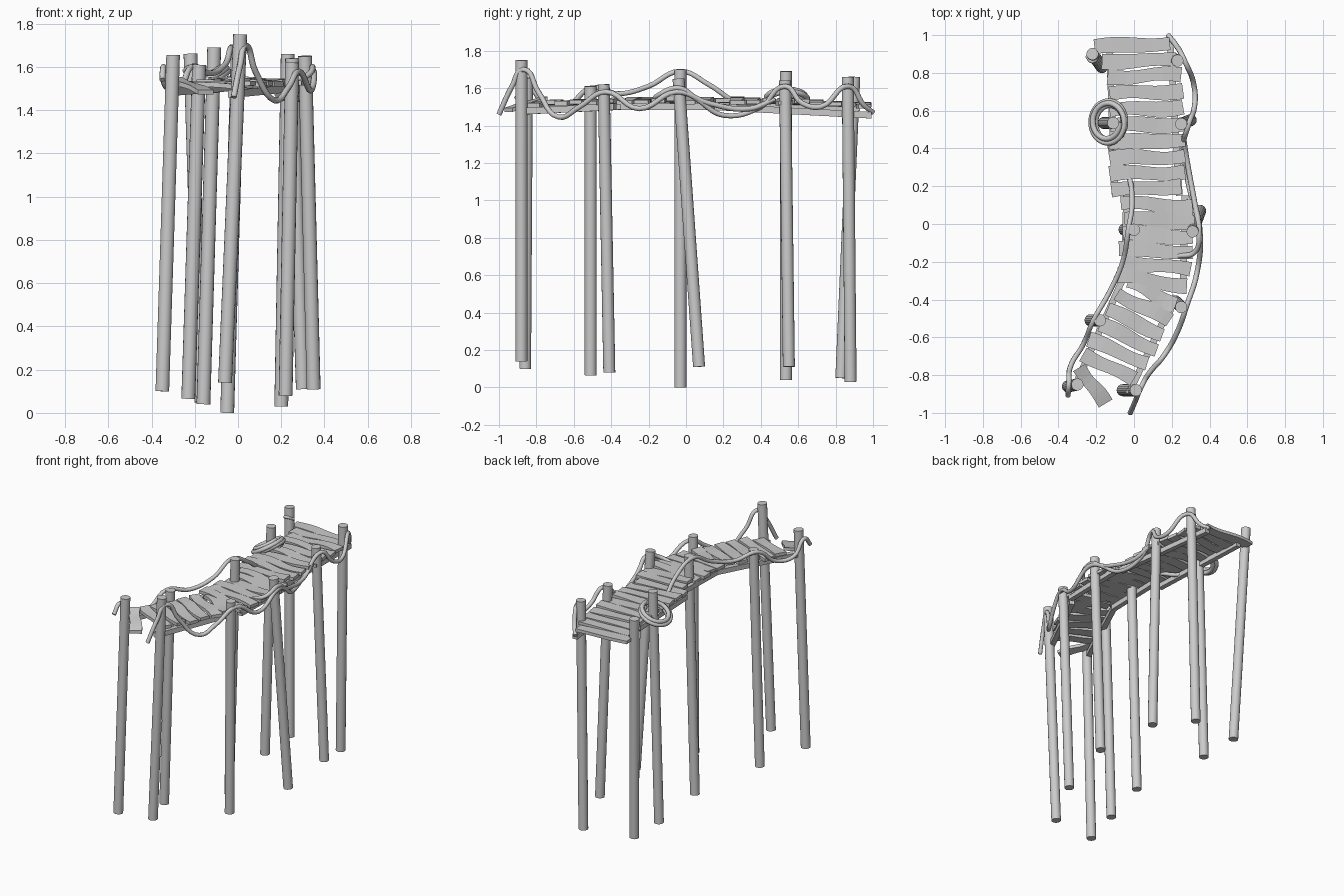
import bpy, bmesh, math, random
from mathutils import Vector

if "Cube" in bpy.data.objects:
    bpy.data.objects.remove(bpy.data.objects["Cube"])
random.seed(4)


def obj_from_bm(bm, name, smooth=False):
    bmesh.ops.recalc_face_normals(bm, faces=bm.faces)
    me = bpy.data.meshes.new(name)
    bm.to_mesh(me)
    bm.free()
    ob = bpy.data.objects.new(name, me)
    bpy.context.collection.objects.link(ob)
    if smooth:
        bpy.context.view_layer.objects.active = ob
        ob.select_set(True)
        bpy.ops.object.shade_smooth_by_angle()
        ob.select_set(False)
    return ob


def post(name, top, bottom, r=0.032):
    t, b = Vector(top), Vector(bottom)
    bm = bmesh.new()
    bmesh.ops.create_cone(bm, cap_ends=True, segments=16, radius1=r, radius2=r, depth=(t - b).length)
    ob = obj_from_bm(bm, name, True)
    ob.location = (t + b) / 2
    ob.rotation_mode = 'QUATERNION'
    ob.rotation_quaternion = (t - b).to_track_quat('Z', 'Y')


def strip(name, pts, widths, thick):
    """Box-section bar swept through points, section kept upright."""
    pts = [Vector(p) for p in pts]
    bm = bmesh.new()
    rings = []
    for i, p in enumerate(pts):
        d = pts[min(i + 1, len(pts) - 1)] - pts[max(i - 1, 0)]
        s = Vector((-d.y, d.x, 0)).normalized() * widths[i] / 2
        h = Vector((0, 0, thick / 2))
        rings.append([bm.verts.new(p + v) for v in (s + h, h - s, -s - h, s - h)])
    for a, b in zip(rings, rings[1:]):
        for k in range(4):
            bm.faces.new((a[k], a[(k + 1) % 4], b[(k + 1) % 4], b[k]))
    bm.faces.new(rings[0])
    bm.faces.new(rings[-1][::-1])
    return obj_from_bm(bm, name)


def rope(name, pts, r=0.014):
    cu = bpy.data.curves.new(name, 'CURVE')
    cu.dimensions = '3D'
    cu.bevel_depth = r
    cu.bevel_resolution = 2
    cu.resolution_u = 6
    cu.use_fill_caps = True
    sp = cu.splines.new('BEZIER')
    sp.bezier_points.add(len(pts) - 1)
    for bp, p in zip(sp.bezier_points, pts):
        bp.co = p
        bp.handle_left_type = bp.handle_right_type = 'AUTO'
    ob = bpy.data.objects.new(name, cu)
    bpy.context.collection.objects.link(ob)


# Leaning support posts
posts = [((-.22, .90, 1.66), (-.17, .83, .05)), ((.23, .865, 1.66), (.20, .88, .03)),
         ((-.11, .535, 1.69), (-.16, .535, .04)), ((.25, .53, 1.64), (.30, .55, .11)),
         ((0, -.03, 1.70), (-.05, -.03, .0)), ((.31, -.04, 1.65), (.35, .07, .11)),
         ((-.18, -.51, 1.61), (-.23, -.51, .065)), ((.25, -.44, 1.62), (.22, -.41, .08)),
         ((-.30, -.85, 1.655), (-.35, -.86, .10)), ((.01, -.88, 1.75), (-.06, -.88, .14))]
for i, (t, b) in enumerate(posts):
    post(f"post_{i + 1}", t, b)

# Deck planks: left end and right end in plan
planks = [(-.21, .94, .19, .955), (-.17, .86, .22, .87), (-.14, .78, .25, .79), (-.13, .69, .26, .705),
          (-.13, .60, .26, .62), (-.13, .52, .27, .53), (-.13, .43, .27, .445), (-.13, .345, .27, .36),
          (-.13, .265, .27, .275), (-.12, .18, .25, .20), (-.07, .11, .31, .09), (-.05, .03, .32, .01),
          (-.06, -.05, .31, -.07), (-.08, -.13, .31, -.15), (-.07, -.20, .30, -.24), (-.09, -.27, .28, -.33),
          (-.03, -.30, .22, -.43), (-.09, -.37, .19, -.51), (-.14, -.45, .15, -.59), (-.18, -.53, .12, -.67),
          (-.24, -.61, .07, -.74), (-.27, -.69, 0, -.82), (-.29, -.76, -.15, -.95)]
for i, (x0, y0, x1, y1) in enumerate(planks):
    y = (y0 + y1) / 2
    zc = 1.535 - .03 * y * y
    tilt = random.uniform(-.012, .012)
    if i == len(planks) - 1:
        tilt = -.03
    wave = random.uniform(.004, .010) * random.choice((-1, 1))
    pts, ws = [], []
    for k in range(9):
        t = k / 8
        w = wave * math.sin(t * math.pi * 2)
        pts.append((x0 + (x1 - x0) * t, y0 + (y1 - y0) * t + w, zc + tilt * (2 * t - 1) + w * .5))
        ws.append(.076 + .008 * math.sin(t * 5 + i))
    strip(f"plank_{i + 1}", pts, ws, .022)

# Stringer beams under both deck edges
beams = {"left_back_beam": [(-.13, .93, 1.495), (-.10, .15, 1.50)],
         "left_middle_beam": [(-.04, .15, 1.505), (-.05, -.27, 1.505)],
         "left_front_beam": [(-.05, -.27, 1.505), (-.30, -.83, 1.485)],
         "right_back_beam": [(.19, .99, 1.455), (.24, .15, 1.50)],
         "right_middle_beam": [(.27, .15, 1.50), (.26, -.35, 1.50)],
         "right_front_beam": [(.22, -.38, 1.50), (-.03, -.90, 1.475)]}
for n, p in beams.items():
    strip(n, p, [.035, .035], .035)

# Slack ropes draped from post to post
rope("right_back_rope", [(.18, 1.0, 1.47), (.22, .95, 1.51), (.265, .87, 1.61), (.32, .72, 1.50), (.32, .62, 1.52),
                         (.29, .53, 1.61), (.26, .40, 1.50), (.29, .20, 1.455), (.33, .06, 1.54),
                         (.345, -.04, 1.60), (.32, -.15, 1.56), (.23, -.17, 1.53)])
rope("right_front_rope", [(.26, .47, 1.54), (.28, .34, 1.49), (.32, .12, 1.52), (.35, -.05, 1.58),
                          (.335, -.25, 1.49), (.28, -.43, 1.58), (.23, -.57, 1.50), (.17, -.68, 1.445),
                          (.08, -.79, 1.58), (.035, -.87, 1.70), (.01, -.93, 1.61), (-.02, -1.0, 1.46)])
rope("left_rope", [(-.35, -.91, 1.54), (-.345, -.85, 1.60), (-.335, -.75, 1.51), (-.27, -.64, 1.50),
                   (-.215, -.51, 1.60), (-.13, -.36, 1.57), (-.06, -.20, 1.61), (-.03, -.03, 1.69),
                   (-.01, .12, 1.62), (-.04, .28, 1.52), (-.12, .39, 1.51), (-.13, .46, 1.55)])
rope("left_back_rope", [(-.25, .89, 1.58), (-.22, .86, 1.60), (-.185, .90, 1.58)], .010)

# Coil of rope hung on a post, sagging outwards
coil = []
for k in range(37):
    a = k * math.pi / 6
    t = k / 36
    r = .092 - .012 * math.cos(t * math.pi * 2)
    u, v, h = r * math.cos(a), r * math.sin(a), (t - .5) * .045
    c, s = math.cos(.5), math.sin(.5)
    coil.append((-.135 + u * c - h * s, .54 + v * 1.08, 1.54 + u * s + h * c))
rope("rope_coil", coil, .015)
